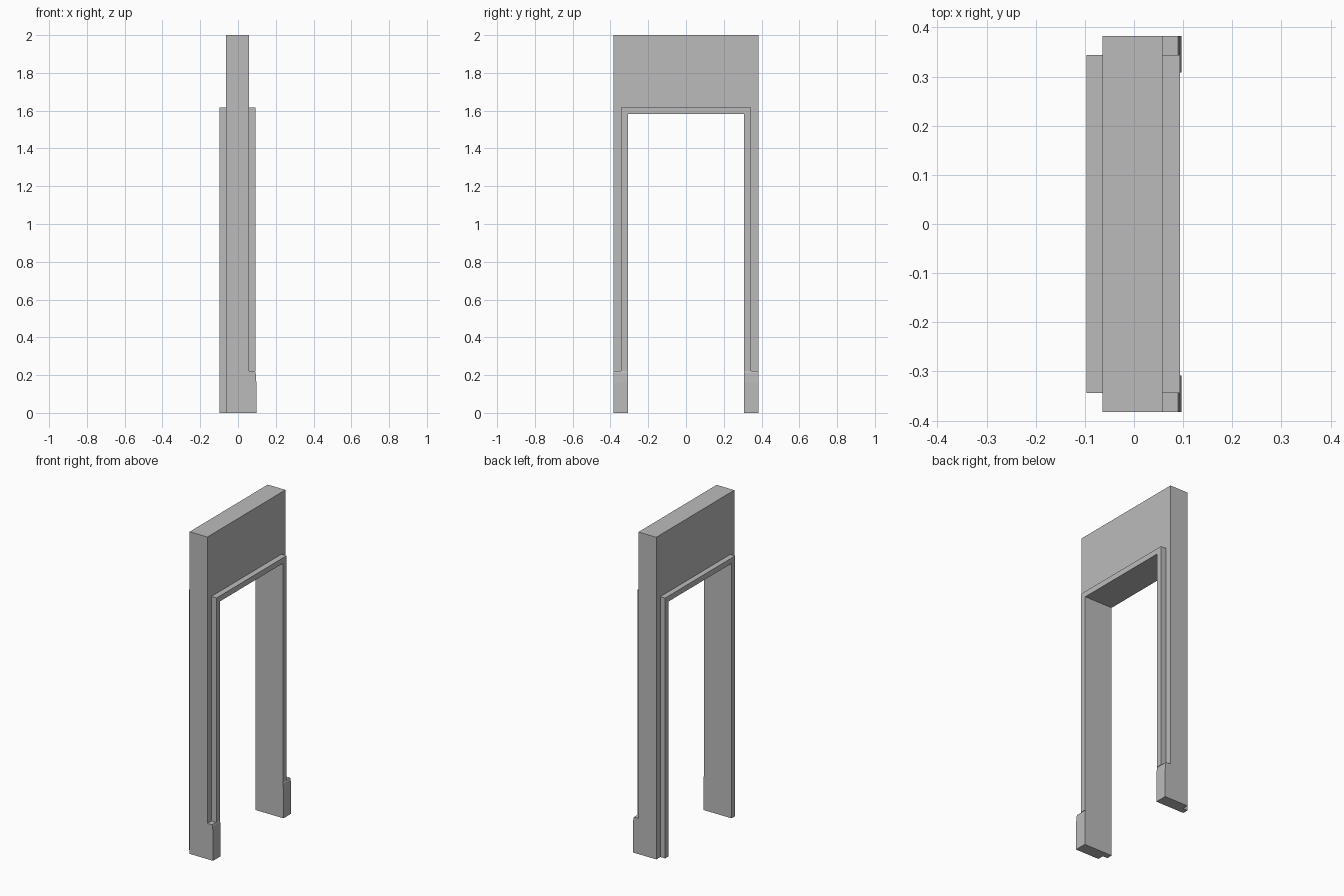
import bpy, bmesh
from mathutils import Vector

if "Cube" in bpy.data.objects:
    bpy.data.objects.remove(bpy.data.objects["Cube"])

mat = bpy.data.materials.new("plain grey")
mat.diffuse_color = (0.5, 0.5, 0.5, 1)
mat.use_nodes = True
mat.node_tree.nodes["Principled BSDF"].inputs["Base Color"].default_value = mat.diffuse_color

OPEN_Y, OPEN_Z = 0.308, 1.582      # doorway half width and height
PLINTH_Z = 0.222


def prism(name, points, direction):
    """Extrude a flat closed outline along a direction."""
    bm = bmesh.new()
    face = bm.faces.new([bm.verts.new(p) for p in points])
    ext = bmesh.ops.extrude_face_region(bm, geom=[face], use_keep_orig=True)
    moved = [v for v in ext["geom"] if isinstance(v, bmesh.types.BMVert)]
    bmesh.ops.translate(bm, verts=moved, vec=Vector(direction))
    bmesh.ops.recalc_face_normals(bm, faces=bm.faces)
    mesh = bpy.data.meshes.new(name)
    bm.to_mesh(mesh)
    bm.free()
    mesh.materials.append(mat)
    obj = bpy.data.objects.new(name, mesh)
    bpy.context.collection.objects.link(obj)
    return obj


def portal(name, x0, x1, half_y, top, bottom=0.0):
    """Upside-down U around the doorway, between two x positions."""
    outline = [(-half_y, bottom), (-half_y, top), (half_y, top), (half_y, bottom),
               (OPEN_Y, bottom), (OPEN_Y, OPEN_Z), (-OPEN_Y, OPEN_Z), (-OPEN_Y, bottom)]
    return prism(name, [(x0, y, z) for y, z in outline], (x1 - x0, 0, 0))


# Wall with doorway, and the raised trim on both sides
portal("wall", -0.064, 0.058, 0.383, 2.0)
portal("left_trim", -0.097, -0.064, 0.344, 1.616)
portal("right_trim", 0.058, 0.0935, 0.344, 1.616, PLINTH_Z)

# Plinth blocks at the foot of the right-hand trim, with a sloped upper edge
profile = [(0.058, 0), (0.097, 0), (0.097, 0.16), (0.0935, 0.212),
           (0.090, PLINTH_Z), (0.058, PLINTH_Z)]
for side, label in ((-1, "front"), (1, "back")):
    prism(label + "_plinth", [(x, side * OPEN_Y, z) for x, z in profile],
          (0, side * (0.383 - OPEN_Y), 0))
